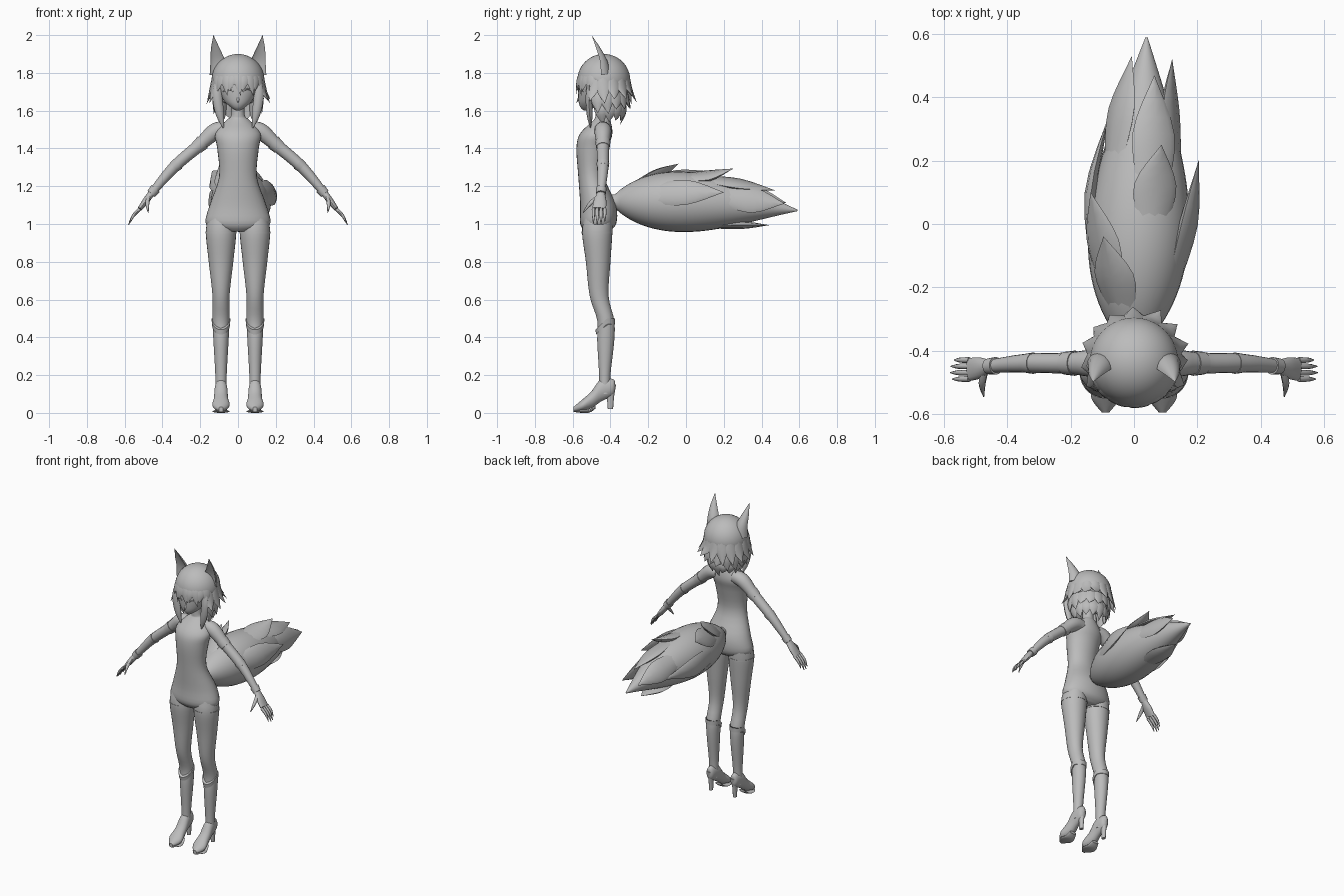
import bpy, bmesh, math, random
from mathutils import Vector

random.seed(4)
cube = bpy.data.objects.get("Cube")
if cube:
    bpy.data.objects.remove(cube, do_unlink=True)

RIGHTWARD, BACKWARD, UPWARD = Vector((1, 0, 0)), Vector((0, 1, 0)), Vector((0, 0, 1))
BODY = -.45  # depth of the body's centre line

grey = bpy.data.materials.new("plain_grey")
grey.use_nodes = True
tone = (.5, .5, .5, 1)
grey.diffuse_color = tone
grey.node_tree.nodes["Principled BSDF"].inputs["Base Color"].default_value = tone
parts = []


def finish(name, bm):
    bmesh.ops.recalc_face_normals(bm, faces=bm.faces)
    mesh = bpy.data.meshes.new(name)
    bm.to_mesh(mesh)
    bm.free()
    mesh.materials.append(grey)
    obj = bpy.data.objects.new(name, mesh)
    bpy.context.collection.objects.link(obj)
    parts.append(obj)
    return obj


def spline(rows, steps):
    """Catmull-Rom curve through rows of numbers."""
    padded = [rows[0], *rows, rows[-1]]
    curve = []
    for before, start, end, after in zip(padded, padded[1:], padded[2:], padded[3:]):
        for step in range(steps):
            t = step / steps
            curve.append([q + t / 2 * (r - p + t * (2 * p - 5 * q + 4 * r - u + t * (3 * (q - r) + u - p)))
                          for p, q, r, u in zip(before, start, end, after)])
    return curve + [list(rows[-1])]


def tube(name, points, widths, depths=None, up=BACKWARD, axis=None, sides=16, steps=4, dent=1):
    """Skin elliptical sections along a smooth path; dent reshapes the half facing away from up."""
    rows = spline([(*p, w, d) for p, w, d in zip(points, widths, depths or widths)], steps)
    bm = bmesh.new()
    rings = []
    for i, row in enumerate(rows):
        centre = Vector(row[:3])
        ahead = Vector(rows[min(i + 1, len(rows) - 1)][:3]) - Vector(rows[max(i - 1, 0)][:3])
        along = axis or ahead.normalized()
        side = along.cross(up).normalized()
        top = side.cross(along)
        width, depth = (max(radius, .0005) for radius in row[3:])
        ring = []
        for k in range(sides):
            angle = math.tau * k / sides
            height = math.sin(angle) * depth
            ring.append(bm.verts.new(centre + side * math.cos(angle) * width
                                     + top * (height * dent if height < 0 else height)))
        rings.append(ring)
    for lower, upper in zip(rings, rings[1:]):
        for k in range(sides):
            bm.faces.new((lower[k], lower[k - 1], upper[k - 1], upper[k]))
    bm.faces.new(rings[0])
    bm.faces.new(rings[-1])
    return finish(name, bm)


def leaf(name, base, middle, tip, width, up, thickness=.3):
    """Pointed tuft of hair or fur, flat across the up direction."""
    widths = (width * .7, width, 0)
    return tube(name, (base, middle, tip), widths, [w * thickness for w in widths], up, sides=8)


def column(name, rows, x=0):
    """Upright body part from rows of height, forward reach, backward reach and half width."""
    return tube(name, [(x, BODY + (back - front) / 2, z) for z, front, back, half in rows],
                [half for z, front, back, half in rows],
                [(front + back) / 2 for z, front, back, half in rows], axis=UPWARD, sides=28)


# Torso and neck
column("torso", [(.96, .08, .04, .09), (1, .11, .08, .17), (1.1, .11, .08, .15), (1.25, .12, .02, .1),
                 (1.4, .13, .04, .11), (1.48, .11, .06, .12), (1.55, .04, .05, .06),
                 (1.58, .03, .04, .035), (1.7, .03, .04, .035)])

# Face
column("face", [(1.6, .09, -.07, .01), (1.62, .11, -.03, .04), (1.66, .12, .03, .08),
                (1.75, .12, .1, .12), (1.83, .1, .1, .1), (1.88, .03, .06, .05)])
leaf("nose", (0, -.56, 1.68), (0, -.57, 1.66), (0, -.58, 1.64), .007, BACKWARD, .8)

# Hair cap with an opening for the face
head = Vector((0, -.435, 1.76))
skull = .14
bm = bmesh.new()
bmesh.ops.create_uvsphere(bm, u_segments=40, v_segments=24, radius=skull)
bmesh.ops.translate(bm, verts=bm.verts, vec=head)
opening = []
for face in bm.faces:
    spot = face.calc_center_median()
    if spot.z < 1.64 or (spot.z < head.z and spot.y < -.48):
        opening.append(face)
bmesh.ops.delete(bm, geom=opening, context="FACES")
cap = finish("hair_cap", bm)
cap.modifiers.new("thickness", "SOLIDIFY").thickness = .006


def around(angle, radius, z):
    """Point round the head, with angle zero at the back."""
    return (head.x + radius * math.sin(angle), head.y + radius * math.cos(angle), z)


def outward(angle):
    return Vector((math.sin(angle), math.cos(angle), 0))


# Back and side hair in layered rows, each lower and closer to the neck
for row in range(3):
    start, end = 1.78 - .06 * row, 1.65 - .055 * row
    root, reach = .13 - .015 * row, .175 - .04 * row
    count = 11 - row
    for k in range(count):
        angle = (2 - .15 * row) * (2 * k / (count - 1) - 1)
        stray = random.uniform(-.02, .02)
        leaf(f"hair_row_{row}_{k}", around(angle, root, start),
             around(angle, root + .01, (start + end) / 2),
             around(angle + stray * 5, reach + stray / 2, end + stray), .036, outward(angle))

# Fringe
for k in range(9):
    angle = math.pi + (k - 4) / 4
    sway = .1 if k % 2 else -.1
    leaf(f"fringe_{k}", around(angle, .11, 1.84), around(angle, skull, 1.76),
         around(angle + sway, skull + .005, 1.69 + sway / 10), .024, outward(angle), .2)

for mirror, label in ((1, "left"), (-1, "right")):
    def at(x, y, z):
        return Vector((mirror * x, y, z))

    # Ear with a hollow front, long front lock and eyelash
    tube(f"{label}_ear", (at(.1, -.45, 1.79), at(.106, -.455, 1.86), at(.12, -.475, 1.93), at(.13, -.5, 2)),
         (.05, .04, .023, 0), axis=UPWARD, dent=-.3, sides=20)
    tube(f"{label}_front_lock", (at(.1, -.51, 1.76), at(.11, -.515, 1.68), at(.095, -.51, 1.58), at(.075, -.505, 1.5)),
         (.02, .026, .022, 0), (.01, .016, .016, 0), sides=8)
    tube(f"{label}_eyelash", (at(.025, -.57, 1.7), at(.05, -.565, 1.715), at(.08, -.545, 1.7)),
         (.002, .004, .002), sides=6)

    # Arm with sleeve bands
    shoulder, elbow = at(.12, -.44, 1.49), at(.34, -.44, 1.3)
    wrist, knuckles = at(.46, -.45, 1.16), at(.52, -.46, 1.08)
    tube(f"{label}_arm", (at(.06, -.44, 1.5), shoulder, shoulder.lerp(elbow, .4), elbow, wrist),
         (.04, .045, .034, .03, .02))
    for band, start, end, near, far, radius in (("sleeve", shoulder, elbow, .3, .45, .04),
                                                ("elbow", shoulder, elbow, .9, 1, .034),
                                                ("wrist", elbow, wrist, .8, 1, .028)):
        tube(f"{label}_{band}_band", (start.lerp(end, near), start.lerp(end, far)), (radius, radius * .9))

    # Hand, fingers and thumb
    tube(f"{label}_palm", (wrist, wrist.lerp(knuckles, .5), knuckles), (.018, .017, .012), (.022, .034, .036))
    for k, reach in enumerate((.9, 1, .97, .8)):
        root = knuckles + BACKWARD * .02 * (k - 1.5)
        tip = root + at(.06, 0, -.085) * reach
        bend = root.lerp(tip, .5) + at(.006, 0, .004)
        tube(f"{label}_finger_{k}", (root, bend, tip), (.009, .008, .002), sides=8)
    tube(f"{label}_thumb", (at(.47, -.455, 1.15), at(.48, -.505, 1.11), at(.475, -.545, 1.06)),
         (.012, .011, .002), up=RIGHTWARD, sides=8)

    # Leg, stocking edge and boot cuff dipping at the front
    hip = mirror * .09
    column(f"{label}_leg", [(1.03, .09, .06, .07), (.95, .1, .06, .08), (.8, .08, .05, .065), (.62, .06, .04, .045),
                            (.49, .02, .07, .045), (.38, .02, .07, .04), (.2, .01, .05, .03), (.1, .01, .05, .03)], hip)
    column(f"{label}_stocking_edge", [(.96, .102, .062, .082), (.95, .102, .062, .082)], hip)
    cuff = column(f"{label}_boot_cuff", [(.5, .03, .075, .05), (.47, .025, .075, .047)], hip)
    for vert in cuff.data.vertices:
        vert.co.z -= max(0, -.42 - vert.co.y)

    # Shoe, sole and heel
    tube(f"{label}_shoe", [(hip, BODY - forward, z) for forward, z in
                           ((-.075, .14), (-.06, .135), (0, .12), (.05, .07), (.1, .04), (.145, .02))],
         (.01, .026, .034, .038, .045, .012), (.025, .045, .06, .045, .03, .012),
         up=UPWARD, axis=-BACKWARD, sides=20)
    tube(f"{label}_sole", [(hip, BODY - forward, z) for forward, z in ((.03, .03), (.06, .01), (.1, .008), (.145, .01))],
         (.025, .036, .045, .012), (.008, .008, .008, .005), up=UPWARD, axis=-BACKWARD)
    tube(f"{label}_heel", [(hip, -.4, z) for z in (.15, .09, .02)], (.024, .015, .012), (.03, .02, .014))


def tail_radius(t):
    return .16 * math.sin(math.pi * t ** .7)


def on_tail(t, turn=0, radius=0):
    """Point beside the tail's centre line, t running from root to tip."""
    angle = math.tau * turn
    return Vector((.04 * t + radius * math.cos(angle), t - .4, 1.12 - .05 * t ** 3 + radius * math.sin(angle)))


# Tail, swelling quickly and tapering to a point
stations = [k / 40 for k in range(40)] + [.99]
tube("tail", [on_tail(t) for t in stations], [max(tail_radius(t), .035 * (1 - 4 * t)) for t in stations],
     up=UPWARD, axis=BACKWARD, sides=32, steps=1)

# Fur tufts on the tail: start, end, turn round the tail, lift of the tip
for k, (start, end, turn, lift) in enumerate((
        (.6, .92, .05, .06), (.6, .93, .4, .03), (.55, .84, .75, .04), (.2, .6, .05, .06), (.2, .5, .37, .08),
        (.25, .74, .5, .02), (.4, .65, .2, .08), (.13, .36, .33, .07), (.5, .87, .2, .05))):
    middle = (start + end) / 2
    leaf(f"tail_tuft_{k}", on_tail(start, turn, tail_radius(start) - .02),
         on_tail(middle, turn, tail_radius(middle) + .005), on_tail(end, turn, tail_radius(end) + lift),
         .07, on_tail(0, turn, 1) - on_tail(0))

# Smooth shading with sharp edges kept
bpy.ops.object.select_all(action="DESELECT")
for obj in parts:
    obj.select_set(True)
bpy.context.view_layer.objects.active = parts[0]
bpy.ops.object.shade_smooth_by_angle(angle=math.radians(45))
